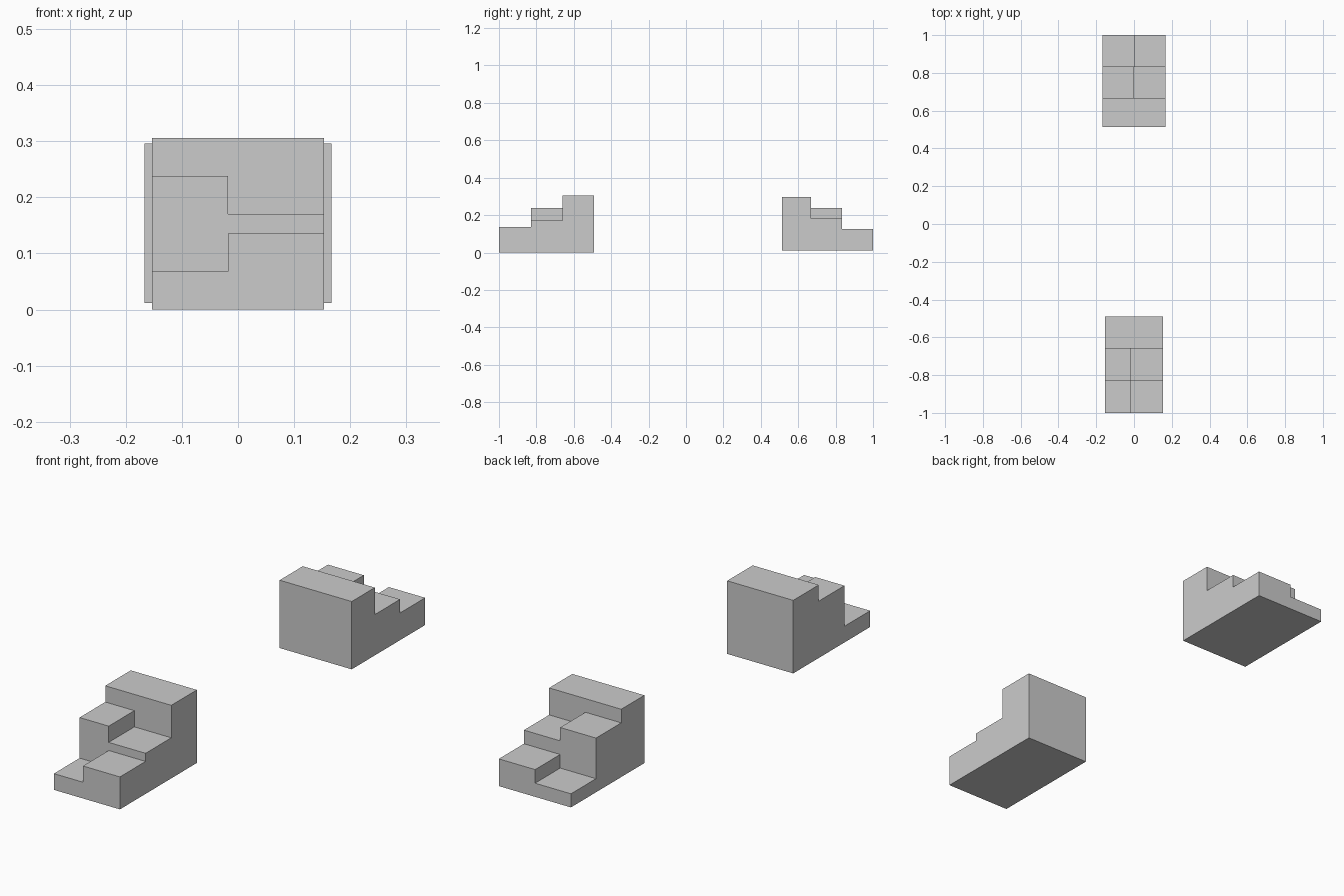
import bpy, bmesh

if "Cube" in bpy.data.objects:
    bpy.data.objects.remove(bpy.data.objects["Cube"])


def mesh_object(name, bm):
    bmesh.ops.recalc_face_normals(bm, faces=bm.faces)
    mesh = bpy.data.meshes.new(name)
    bm.to_mesh(mesh)
    bm.free()
    obj = bpy.data.objects.new(name, mesh)
    bpy.context.collection.objects.link(obj)
    return obj


def prism(name, profile, x0, x1):
    """Extrude a (y, z) profile along x."""
    bm = bmesh.new()
    face = bm.faces.new([bm.verts.new((x0, y, z)) for y, z in profile])
    out = bmesh.ops.extrude_face_region(bm, geom=[face])
    moved = [v for v in out["geom"] if isinstance(v, bmesh.types.BMVert)]
    bmesh.ops.translate(bm, verts=moved, vec=(x1 - x0, 0, 0))
    return mesh_object(name, bm)


def cut(target, x0, x1, y0, y1, z0, z1):
    cutter = prism("notch_cutter", [(y0, z0), (y1, z0), (y1, z1), (y0, z1)], x0, x1)
    cutter.hide_render = True
    mod = target.modifiers.new("notch", "BOOLEAN")
    mod.operation = "DIFFERENCE"
    mod.solver = "EXACT"
    mod.object = cutter
    bpy.context.view_layer.objects.active = target
    bpy.ops.object.modifier_apply(modifier=mod.name)
    bpy.data.objects.remove(cutter)


def stairs(name, half, split, ys, base, low1, high1, low2, high2, top):
    """Three treads; ys run from the outer end inward. The first tread is
    lower on the left, the second lower on the right."""
    a, b, c, d = ys
    profile = [(a, base), (a, high1), (b, high1), (b, high2),
               (c, high2), (c, top), (d, top), (d, base)]
    obj = prism(name, profile, -half, half)
    cut(obj, -half - 0.1, split, a * 1.1, b, low1, high1 + 0.05)
    cut(obj, split, half + 0.1, b, c, low2, high2 + 0.05)
    return obj


# Front block, climbing toward the centre
stairs("front_stairs", 0.153, -0.018, (-1.0, -0.83, -0.66, -0.491),
       0.0, 0.068, 0.136, 0.17, 0.238, 0.306)

# Back block, slightly wider and raised, facing the other way
stairs("back_stairs", 0.167, -0.001, (1.0, 0.834, 0.667, 0.514),
       0.012, 0.069, 0.126, 0.183, 0.239, 0.296)
